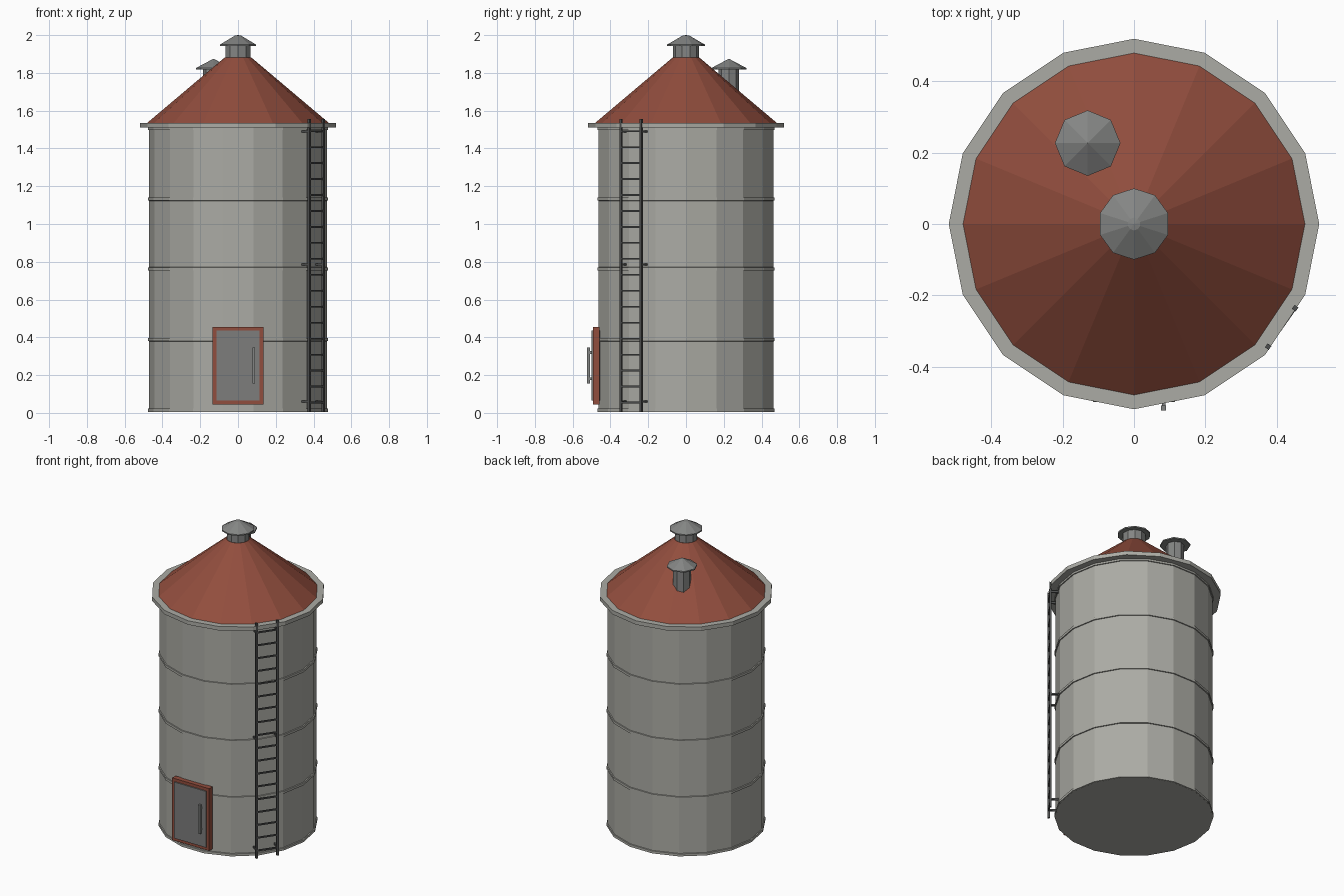
import bpy, bmesh, math
from mathutils import Vector, Matrix

if "Cube" in bpy.data.objects:
    bpy.data.objects.remove(bpy.data.objects["Cube"])

def mat(name, r, g, b):
    m = bpy.data.materials.new(name)
    m.diffuse_color = (r, g, b, 1)
    m.use_nodes = True
    m.node_tree.nodes["Principled BSDF"].inputs["Base Color"].default_value = m.diffuse_color
    return m

WALL = mat("pale_steel", 0.41, 0.41, 0.375)
RED = mat("barn_red", 0.285, 0.075, 0.047)
METAL = mat("grey_metal", 0.23, 0.235, 0.23)
DOOR = mat("door_grey", 0.205, 0.205, 0.2)
DARK = mat("dark_iron", 0.075, 0.078, 0.078)

def finish(name, bm, material):
    bmesh.ops.recalc_face_normals(bm, faces=bm.faces)
    me = bpy.data.meshes.new(name)
    bm.to_mesh(me)
    bm.free()
    me.materials.append(material)
    ob = bpy.data.objects.new(name, me)
    bpy.context.collection.objects.link(ob)
    return ob

def lathe(name, profile, sides, material, centre=(0, 0), turn=0.0, closed=False):
    """Turn an (r, z) profile; open profiles are capped at both ends, r=0 makes a tip."""
    bm = bmesh.new()
    rings = []
    for r, z in profile:
        if r == 0:
            rings.append([bm.verts.new((*centre, z))] * sides)
            continue
        angles = [turn + 2 * math.pi * i / sides for i in range(sides)]
        rings.append([bm.verts.new((centre[0] + r * math.cos(a),
                                    centre[1] + r * math.sin(a), z)) for a in angles])
    pairs = list(zip(rings, rings[1:]))
    if closed:
        pairs.append((rings[-1], rings[0]))
    for lo, hi in pairs:
        for i in range(sides):
            j = (i + 1) % sides
            bm.faces.new(list(dict.fromkeys((lo[i], lo[j], hi[j], hi[i]))))
    if not closed:
        for ring in (rings[0], rings[-1]):
            if ring[0] is not ring[1]:
                bm.faces.new(ring)
    return finish(name, bm, material)

def boxes(name, items, material, rot=0.0):
    """Boxes given as (centre, size), each turned by rot about its own vertical axis."""
    bm = bmesh.new()
    for c, s in items:
        m = Matrix.Translation(c) @ Matrix.Rotation(rot, 4, 'Z') @ Matrix.Diagonal((*s, 1))
        bmesh.ops.create_cube(bm, size=1, matrix=m)
    return finish(name, bm, material)

# Wall and hoops
lathe("silo_wall", [(0.47, 0.004), (0.47, 1.525)], 18, WALL)
for n, z in enumerate((0.014, 0.388, 0.762, 1.132, 1.506)):
    lathe(f"hoop_{n + 1}", [(0.465, z - 0.01), (0.476, z - 0.008),
                            (0.476, z + 0.008), (0.465, z + 0.01)], 18, WALL, closed=True)

# Eave ring and conical roof
lathe("eave_ring", [(0.465, 1.51), (0.52, 1.51), (0.52, 1.536), (0.465, 1.536)],
      16, WALL, closed=True)
lathe("roof", [(0.487, 1.53), (0.07, 1.882)], 16, RED)

# Peak cap and side vent
q = math.pi / 2
lathe("peak_neck", [(0.07, 1.86), (0.07, 1.95)], 10, METAL, turn=q)
lathe("peak_cap", [(0.1, 1.942), (0.1, 1.95), (0.018, 1.997), (0, 2.0)], 10, METAL, turn=q)
vent = (-0.13, 0.227)
lathe("vent_neck", [(0.054, 1.62), (0.054, 1.83)], 8, METAL, vent)
lathe("vent_cap", [(0.092, 1.818), (0.092, 1.826), (0, 1.875)], 8, METAL, vent)

# Door with frame and pull handle
boxes("door_frame", [((s * 0.125, -0.475, 0.25), (0.02, 0.035, 0.41)) for s in (-1, 1)]
      + [((0, -0.475, z), (0.27, 0.035, 0.02)) for z in (0.055, 0.445)], RED)
boxes("door_panel", [((0, -0.478, 0.25), (0.23, 0.044, 0.37))], DOOR)
boxes("door_handle", [((0.083, -0.516, 0.25), (0.014, 0.014, 0.19))]
      + [((0.083, -0.505, z), (0.01, 0.016, 0.014)) for z in (0.18, 0.32)], METAL)

# Ladder with rungs and wall brackets
a = math.radians(-35)
out = Vector((math.cos(a), math.sin(a), 0))
side = Vector((-math.sin(a), math.cos(a), 0))
up = Vector((0, 0, 1))
foot = out * 0.506
ends = (-0.066, 0.066)
boxes("ladder_rails", [(foot + side * s + up * 0.78, (0.013, 0.013, 1.55)) for s in ends], DARK, a)
boxes("ladder_rungs", [(foot + up * (0.055 + 0.0845 * i), (0.009, 0.132, 0.009))
                       for i in range(18)], DARK, a)
boxes("ladder_brackets", [(out * 0.48 + side * s + up * z, (0.055, 0.01, 0.012))
                          for s in ends for z in (0.06, 0.785, 1.49)], DARK, a)
